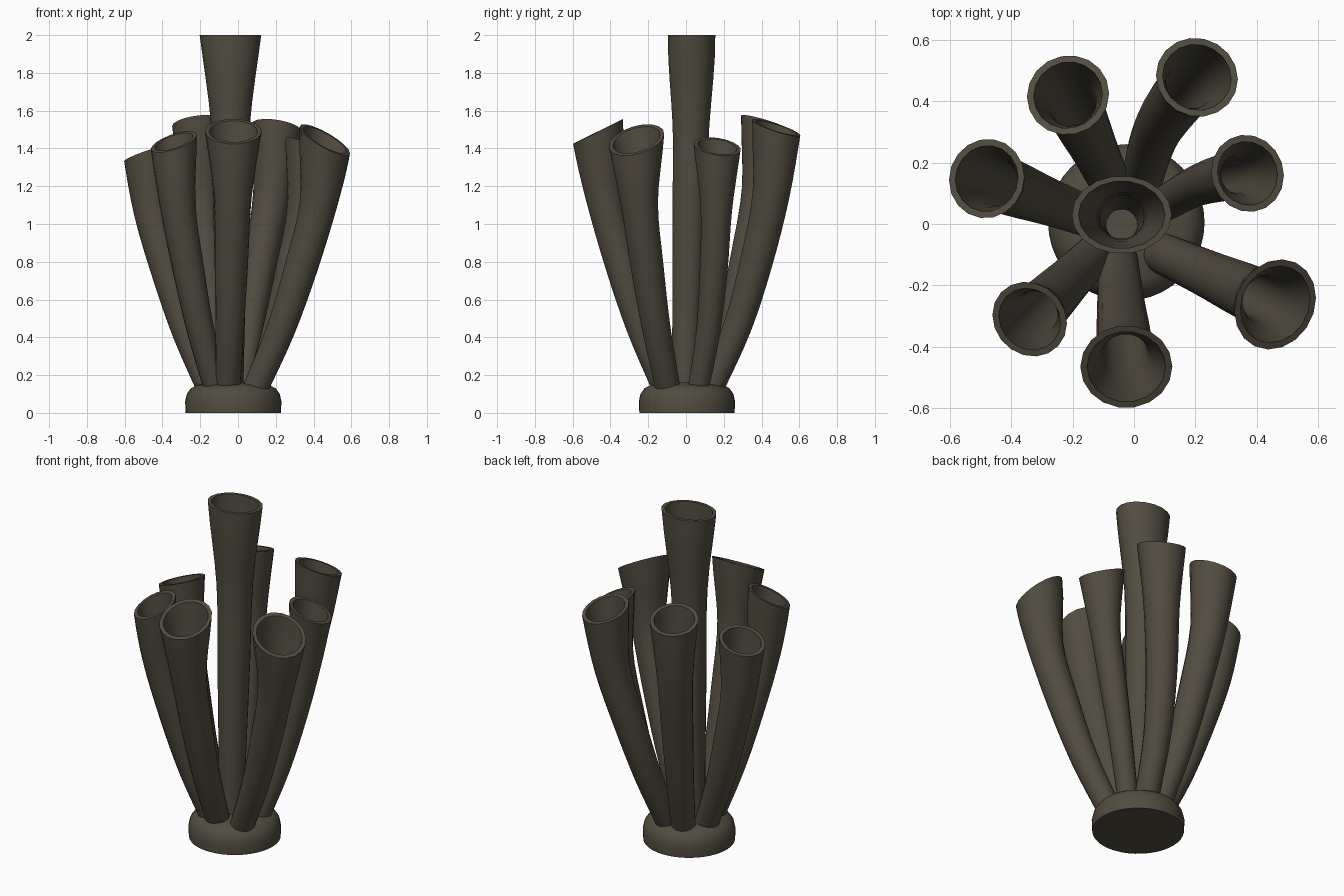
import bpy, bmesh, math
from mathutils import Vector

cube = bpy.data.objects.get("Cube")
if cube:
    bpy.data.objects.remove(cube, do_unlink=True)

clay = bpy.data.materials.new("dark olive clay")
clay.use_nodes = True
colour = (0.084, 0.073, 0.050, 1)
clay.diffuse_color = colour
clay.node_tree.nodes["Principled BSDF"].inputs["Base Color"].default_value = colour

SIDES = 18
AXIS = Vector((-0.03, 0.0))


def finish(name, bm):
    bmesh.ops.recalc_face_normals(bm, faces=bm.faces)
    mesh = bpy.data.meshes.new(name)
    bm.to_mesh(mesh)
    bm.free()
    mesh.materials.append(clay)
    obj = bpy.data.objects.new(name, mesh)
    bpy.context.collection.objects.link(obj)
    bpy.ops.object.select_all(action='DESELECT')
    obj.select_set(True)
    bpy.context.view_layer.objects.active = obj
    bpy.ops.object.shade_smooth_by_angle(angle=math.radians(35))


def skin(bm, rings):
    """Join rings of vertices with quads and close both ends."""
    for a, b in zip(rings, rings[1:]):
        n = len(a)
        for i in range(n):
            j = (i + 1) % n
            bm.faces.new((a[i], a[j], b[j], b[i]))
    bm.faces.new(rings[0])
    bm.faces.new(rings[-1])


def sample(keys, t):
    """Smooth curve through evenly spaced keys, t from 0 to 1."""
    x = t * (len(keys) - 1)
    i = min(int(x), len(keys) - 2)
    u = x - i
    p1, p2 = keys[i], keys[i + 1]
    p0 = keys[i - 1] if i else p1 * 2 - p2
    p3 = keys[i + 2] if i + 2 < len(keys) else p2 * 2 - p1
    return 0.5 * (p1 * 2 + (p2 - p0) * u + (p0 * 2 - p1 * 5 + p2 * 4 - p3) * u * u
                  + (p1 * 3 - p0 - p2 * 3 + p3) * u ** 3)


def tube(name, foot, rim, top, radius, tilt, shaft=1.0, bow=0.0, squash=1.0):
    """Hollow flared tube growing out of the base."""
    foot, rim = Vector(foot), Vector(rim)
    side = Vector((rim.y - foot.y, foot.x - rim.x)).normalized()
    spread = (0, 0.38, 0.67, 0.91, 1)
    path, radii = [], []
    for k, f in enumerate(spread):
        xy = foot.lerp(rim, f) + side * bow * math.sin(math.pi * f)
        path.append(Vector((xy.x, xy.y, 0.1 + (top - 0.1) * k / 4)))
    radii = [r * shaft for r in (0.066, 0.076, 0.088, 0.1)] + [radius]
    away = (rim - AXIS).normalized()
    mouth = Vector((away.x * math.sin(tilt), away.y * math.sin(tilt), math.cos(tilt)))

    bm = bmesh.new()

    def ring(t, inset):
        lo, hi = max(t - 0.02, 0), min(t + 0.02, 1)
        normal = (sample(path, hi) - sample(path, lo)).normalized()
        normal = normal.lerp(mouth, t ** 5).normalized()
        u = (Vector((1, 0, 0)) - normal * normal.x).normalized()
        v = normal.cross(u)
        r = sample(radii, t) - inset
        flat = 1 + (squash - 1) * t ** 6
        centre = sample(path, t)
        return [bm.verts.new(centre + u * r * math.cos(a) + v * r * flat * math.sin(a))
                for a in (math.tau * i / SIDES for i in range(SIDES))]

    steps = 16
    outer = [ring(i / steps, 0) for i in range(steps + 1)]
    inner = [ring(i / steps, 0.022) for i in range(steps, 1, -1)]
    skin(bm, outer + inner)
    finish(name, bm)


# Rounded foot of the vase
bm = bmesh.new()
profile = [(0.252, 0), (0.255, 0.06), (0.246, 0.1), (0.225, 0.13), (0.19, 0.148), (0.1, 0.16)]
skin(bm, [[bm.verts.new((-0.025 + r * math.cos(a), 0.005 + r * math.sin(a), z))
           for a in (math.tau * i / 40 for i in range(40))] for r, z in profile])
finish("base", bm)

# Tall central tube
tube("centre_tube", (-0.04, -0.01), (-0.04, 0.03), 2.0, 0.163, 0, shaft=1.03, squash=0.78)

# Ring of leaning tubes
tube("front_tube", (-0.055, -0.1), (-0.025, -0.465), 1.49, 0.15, 0.46)
tube("front_left_tube", (0.08, -0.09), (0.46, -0.262), 1.445, 0.152, 0.58)
tube("left_tube", (0.09, 0.06), (0.37, 0.165), 1.41, 0.127, 0.4, shaft=0.85, bow=-0.02)
tube("back_left_tube", (0.02, 0.12), (0.205, 0.478), 1.51, 0.135, 0.35, bow=-0.035)
tube("back_right_tube", (-0.07, 0.12), (-0.215, 0.42), 1.535, 0.135, 0.32)
tube("right_tube", (-0.14, 0.02), (-0.48, 0.148), 1.375, 0.13, 0.35)
tube("front_right_tube", (-0.11, -0.08), (-0.34, -0.31), 1.435, 0.128, 0.46, shaft=0.95)
